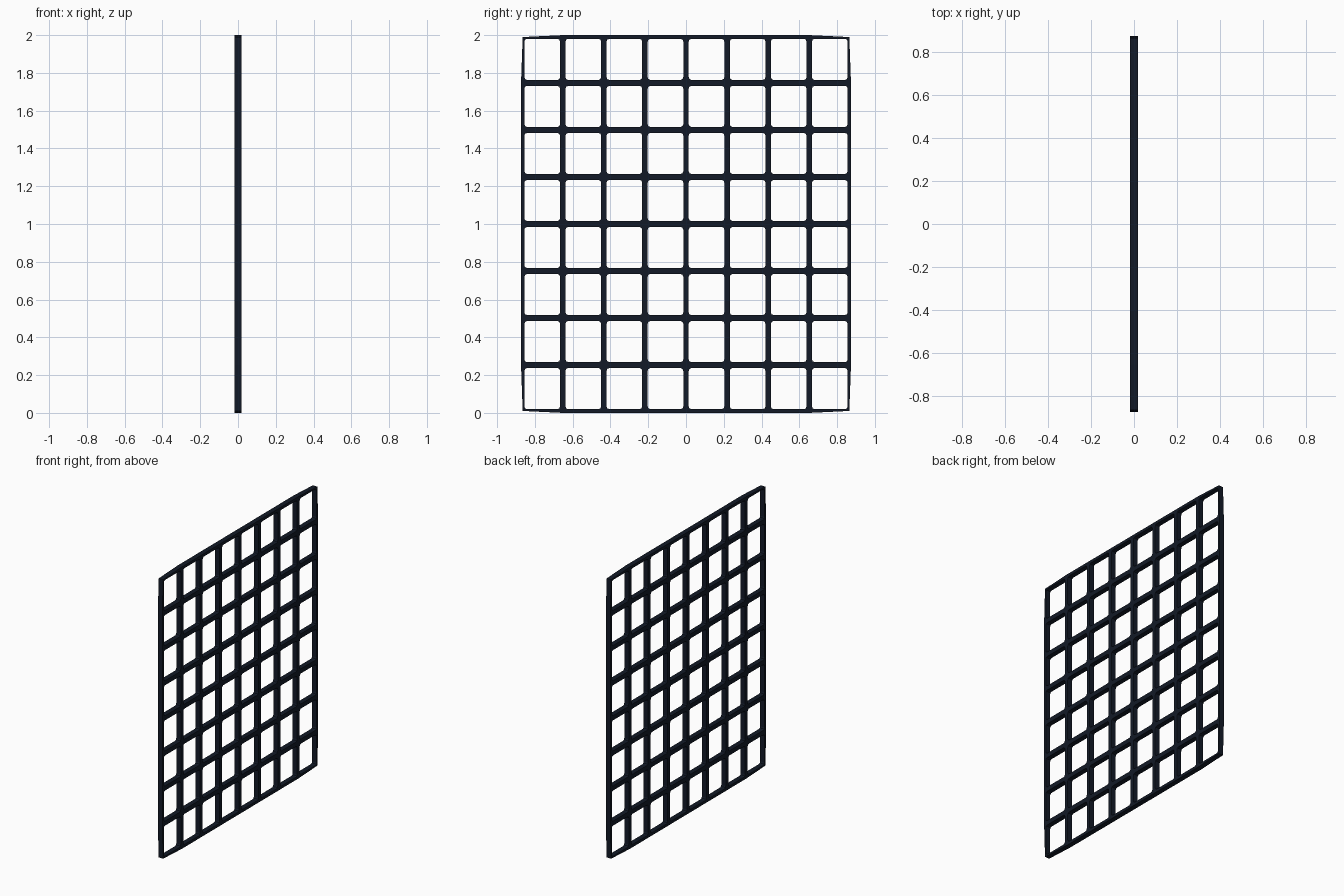
import bpy, bmesh
from mathutils import Vector

if "Cube" in bpy.data.objects:
    bpy.data.objects.remove(bpy.data.objects["Cube"])

N = 8                        # cells per side
CELL_Y, CELL_Z = 0.2175, 0.249
HALF_DEPTH = 0.0175

bm = bmesh.new()

# Grid sheet in cell units, x = sheet y, y = sheet z
bmesh.ops.create_grid(bm, x_segments=N, y_segments=N, size=N / 2)

# Inset every cell and open it up
bmesh.ops.inset_individual(bm, faces=bm.faces[:], thickness=0.065, use_even_offset=True)
openings = [f for f in bm.faces if f.calc_area() > 0.5]
bmesh.ops.delete(bm, geom=openings, context='FACES')

# Bulge the rim slightly outward, with the four corners pulled in
h = N / 2
for v in bm.verts:
    on_x, on_y = abs(abs(v.co.x) - h) < 1e-4, abs(abs(v.co.y) - h) < 1e-4
    k = -0.025 if on_x and on_y else 0.016
    if on_x:
        v.co.x *= (h + k) / h
    if on_y:
        v.co.y *= (h + k) / h

# Give the bars depth
ret = bmesh.ops.extrude_face_region(bm, geom=bm.faces[:], use_keep_orig=True)
bmesh.ops.translate(bm, verts=[e for e in ret["geom"] if isinstance(e, bmesh.types.BMVert)],
                    vec=(0, 0, 1))

# Round the corners of each opening
corners = []
for e in bm.edges:
    a, b = (v.co for v in e.verts)
    inner = abs(a.x - round(a.x)) > 0.05 and abs(a.y - round(a.y)) > 0.05
    if abs(a.z - b.z) > 0.5 and inner:
        corners.append(e)
bmesh.ops.bevel(bm, geom=corners, offset=0.06, segments=2, profile=0.5, affect='EDGES')

# Stand the sheet upright in the y-z plane
top = max(v.co.y for v in bm.verts)
for v in bm.verts:
    c = v.co.copy()
    v.co = Vector(((c.z - 0.5) * 2 * HALF_DEPTH, c.x * CELL_Y,
                   c.y * CELL_Z + 1.0))
bmesh.ops.recalc_face_normals(bm, faces=bm.faces[:])

mesh = bpy.data.meshes.new("lattice_panel")
bm.to_mesh(mesh)
bm.free()
panel = bpy.data.objects.new("lattice_panel", mesh)
bpy.context.collection.objects.link(panel)

# Dark navy finish
mat = bpy.data.materials.new("dark_navy")
mat.diffuse_color = (0.006, 0.010, 0.020, 1)
mat.use_nodes = True
mat.node_tree.nodes["Principled BSDF"].inputs["Base Color"].default_value = mat.diffuse_color
mesh.materials.append(mat)
